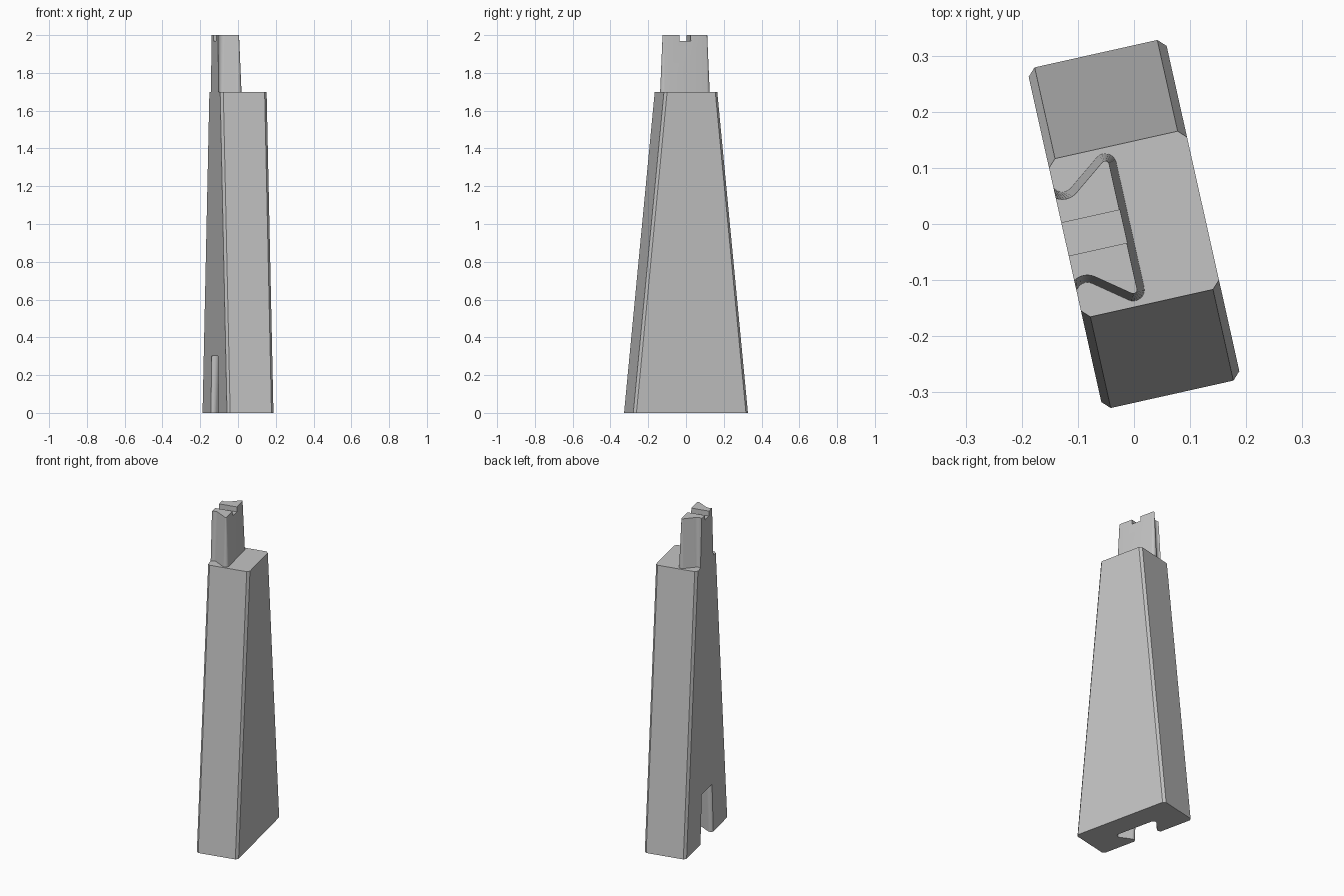
import bpy, bmesh
from math import sin, cos, asin, acos, atan2, hypot, pi, radians

if "Cube" in bpy.data.objects:
    bpy.data.objects.remove(bpy.data.objects["Cube"], do_unlink=True)

TURN = radians(12.6)      # whole model is turned about z
HALF_X = 0.126            # half thickness of the block

grey = bpy.data.materials.new("plain grey")
grey.use_nodes = True
colour = (0.55, 0.55, 0.55, 1)
grey.diffuse_color = colour
grey.node_tree.nodes["Principled BSDF"].inputs["Base Color"].default_value = colour


def loft(name, low, low_z, high, high_z):
    """Closed solid between two outlines with equal point counts."""
    bm = bmesh.new()
    a = [bm.verts.new((x, y, low_z)) for x, y in low]
    b = [bm.verts.new((x, y, high_z)) for x, y in high]
    bm.faces.new(a)
    bm.faces.new(b)
    for i in range(len(a)):
        j = (i + 1) % len(a)
        bm.faces.new((a[i], a[j], b[j], b[i]))
    bmesh.ops.recalc_face_normals(bm, faces=bm.faces)
    mesh = bpy.data.meshes.new(name)
    bm.to_mesh(mesh)
    bm.free()
    mesh.materials.append(grey)
    obj = bpy.data.objects.new(name, mesh)
    bpy.context.collection.objects.link(obj)
    obj.rotation_euler.z = TURN
    return obj


def chamfered_rectangle(hx, hy, c):
    corner = [(hx, hy - c), (hx - c, hy)]
    half = corner + [(-x, y) for x, y in reversed(corner)]
    return half + [(-x, -y) for x, y in half]


def arc(centre, radius, start, end, steps=8):
    angles = [start + (end - start) * i / steps for i in range(steps + 1)]
    return [(centre[0] + radius * cos(t), centre[1] + radius * sin(t)) for t in angles]


def dovetail(inset, overhang=0):
    """Rounded dovetail outline, flush with the -x face of the block."""
    neck, tip, r = (-0.108, 0.103), (-0.027, 0.114), 0.02
    dx, dy = tip[0] - neck[0], tip[1] - neck[1]
    slope = atan2(dy, dx) + asin(2 * r / hypot(dx, dy))
    neck_r = r + inset
    start = pi + acos((HALF_X + neck[0]) / neck_r)
    half = arc(neck, neck_r, start, slope + 1.5 * pi)
    half += arc(tip, r - inset, slope + pi / 2, 0)
    if overhang:
        half.insert(0, (-HALF_X - overhang, half[0][1]))
    return half + [(x, -y) for x, y in reversed(half)]


def cut(target, cutter):
    mod = target.modifiers.new("cut", 'BOOLEAN')
    mod.operation = 'DIFFERENCE'
    mod.solver = 'EXACT'
    mod.object = cutter
    cutter.hide_render = True
    bpy.context.view_layer.objects.active = target
    bpy.ops.object.modifier_apply(modifier=mod.name)
    bpy.data.objects.remove(cutter, do_unlink=True)


# Tapered block with chamfered upright edges
block = loft("tapered_block", chamfered_rectangle(HALF_X, 0.311, 0.014), 0,
             chamfered_rectangle(HALF_X, 0.1445, 0.014), 1.7)

# Dovetail socket at the foot of the block
cut(block, loft("socket_cutter", dovetail(0, 0.05), -0.01, dovetail(0.013, 0.05), 0.3))

# Dovetail tongue on top, narrowing upward
tongue = loft("dovetail_tongue", dovetail(0), 1.7, dovetail(0.013), 2)

# Shallow slot across the tongue
slot = [(-0.2, -0.03), (0.1, -0.03), (0.1, 0.03), (-0.2, 0.03)]
cut(tongue, loft("slot_cutter", slot, 1.97, slot, 2.05))

# Smooth rounded corners, sharp edges elsewhere
for obj in (block, tongue):
    bpy.ops.object.select_all(action='DESELECT')
    obj.select_set(True)
    bpy.context.view_layer.objects.active = obj
    bpy.ops.object.shade_smooth_by_angle(angle=radians(30))
